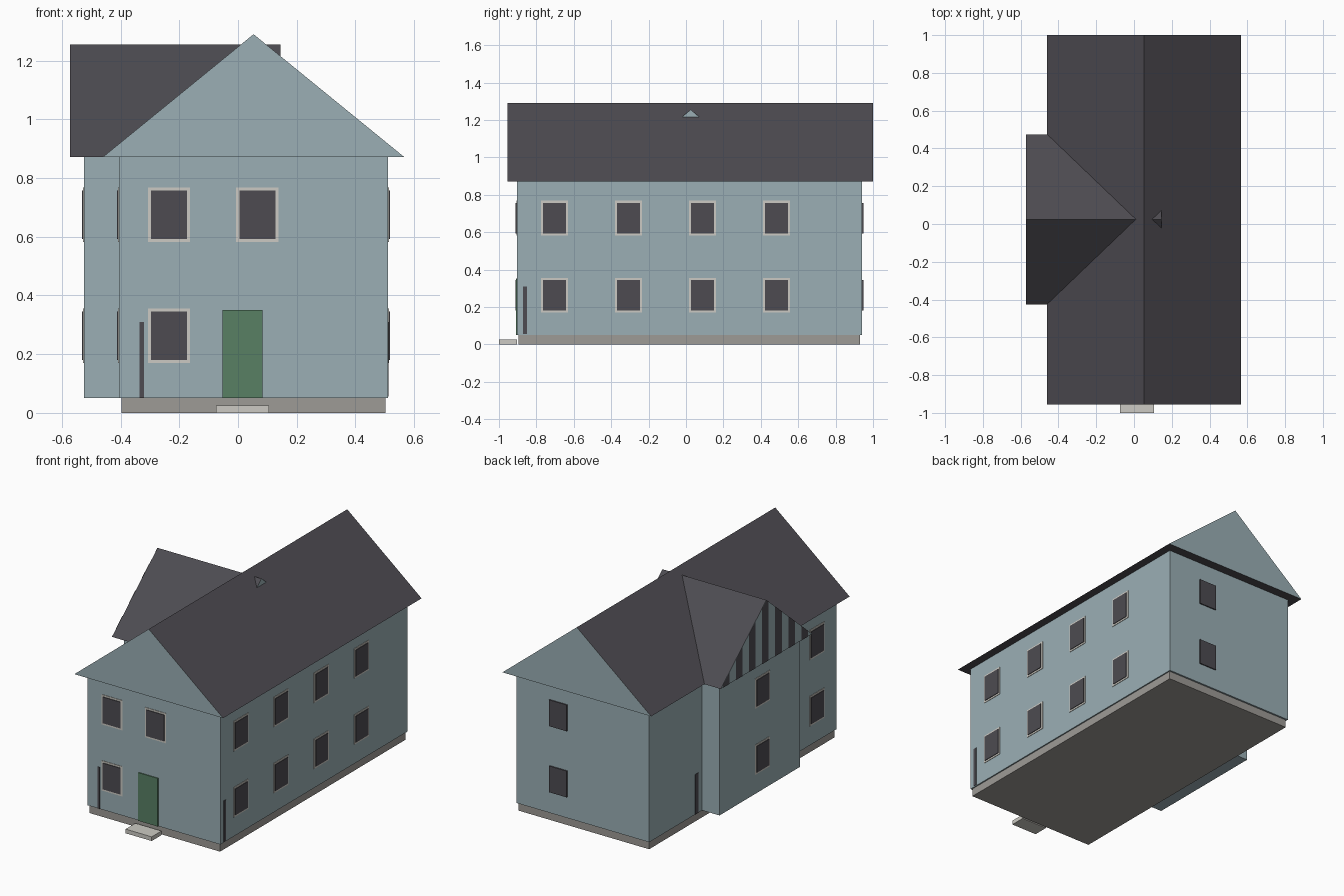
import bpy

if "Cube" in bpy.data.objects:
    bpy.data.objects.remove(bpy.data.objects["Cube"])


def material(name, rgb):
    m = bpy.data.materials.new(name)
    lin = [(c / 255 / 12.92) if c < 11 else ((c / 255 + 0.055) / 1.055) ** 2.4 for c in rgb]
    m.diffuse_color = (*lin, 1)
    m.use_nodes = True
    m.node_tree.nodes["Principled BSDF"].inputs["Base Color"].default_value = m.diffuse_color
    return m


BLUE = material("pale blue wall", (155, 175, 181))
DARK = material("dark slate", (77, 75, 81))
STONE = material("grey stone", (158, 155, 150))
TRIM = material("light trim", (204, 202, 195))
GREEN = material("green door", (88, 128, 100))


def mesh_object(name, verts, faces, mats):
    me = bpy.data.meshes.new(name)
    me.from_pydata(verts, [], faces)
    for m in mats:
        me.materials.append(m)
    ob = bpy.data.objects.new(name, me)
    bpy.context.collection.objects.link(ob)
    return ob


def box(name, x, y, z, mat):
    verts = [(a, b, c) for a in x for b in y for c in z]
    faces = [(0, 1, 3, 2), (4, 6, 7, 5), (0, 4, 5, 1), (2, 3, 7, 6), (0, 2, 6, 4), (1, 5, 7, 3)]
    return mesh_object(name, verts, faces, [mat])


def gable_roof(name, across, along, z, along_y):
    """Triangular prism: dark slopes and underside, blue gable ends."""
    mid = sum(across) / 2
    tri = [(across[0], z[0]), (across[1], z[0]), (mid, z[1])]
    verts = [(a, l, h) if along_y else (l, a, h) for l in along for a, h in tri]
    faces = [(0, 1, 2), (5, 4, 3), (0, 3, 4, 1), (1, 4, 5, 2), (2, 5, 3, 0)]
    if not along_y:
        faces = [f[::-1] for f in faces]
    ob = mesh_object(name, verts, faces, [BLUE, DARK])
    for p in ob.data.polygons:
        p.material_index = 0 if len(p.vertices) == 3 else 1
    return ob


def plate(name, side, wall, u, z, out, mat):
    """Thin plate on the wall facing side (-x, +x, -y or +y)."""
    d = out if side[0] == "+" else -out
    depth = sorted((wall, wall + d))
    if side[1] == "y":
        return box(name, u, depth, z, mat)
    return box(name, depth, u, z, mat)


def window(side, wall, c, z, framed=True):
    if framed:
        plate("window_frame", side, wall, (c - 0.072, c + 0.072), (z - 0.093, z + 0.093), 0.003, TRIM)
    plate("window_glass", side, wall, (c - 0.061, c + 0.061), (z - 0.082, z + 0.082), 0.007, DARK)


# Main body, wing and foundation
box("foundation", (-0.397, 0.503), (-0.895, 0.93), (0, 0.05), STONE)
box("main_walls", (-0.405, 0.511), (-0.904, 0.941), (0.05, 0.872), BLUE)
box("wing_walls", (-0.525, 0), (-0.375, 0.42), (0.05, 0.872), BLUE)

# Roofs
gable_roof("main_roof", (-0.46, 0.566), (-0.955, 1.0), (0.872, 1.29), True)
gable_roof("wing_roof", (-0.425, 0.475), (-0.572, 0.145), (0.872, 1.255), False)


# Dark vertical stripes on the wing gable
def slope(y):
    return 0.872 + 0.383 * (1 - abs(y - 0.025) / 0.45)


for i in range(7):
    c = 0.425 - 0.129 * i
    a, b = c - 0.0325, c + 0.0325
    ys = [a] + ([0.025] if a < 0.025 < b else []) + [b]
    pts = [(b, 0.872), (a, 0.872)] + [(y, slope(y)) for y in ys]
    mesh_object("gable_stripe", [(-0.574, y, z) for y, z in pts],
                [tuple(range(len(pts)))[::-1]], [DARK])

# Door and step
plate("door", "-y", -0.904, (-0.052, 0.083), (0.05, 0.35), 0.006, GREEN)
box("door_step", (-0.075, 0.105), (-1.0, -0.904), (0, 0.026), TRIM)

# Windows on every side, two storeys
LOW, HIGH = 0.263, 0.675
window("-y", -0.904, -0.235, LOW)
for x in (-0.235, 0.066):
    window("-y", -0.904, x, HIGH)
for z in (LOW, HIGH):
    for y in (-0.703, -0.307, 0.088, 0.484):
        window("+x", 0.511, y, z)
    window("-x", -0.525, 0.0, z)
    window("-x", -0.405, -0.71, z)
    window("+y", 0.941, 0.22, z, framed=False)

# Dark weathered streaks near the corners
plate("front_streak", "-y", -0.904, (-0.336, -0.32), (0.05, 0.31), 0.002, DARK)
plate("right_streak", "+x", 0.511, (-0.872, -0.85), (0.055, 0.31), 0.002, DARK)
plate("left_streak", "-x", -0.405, (0.46, 0.49), (0.05, 0.3), 0.002, DARK)
